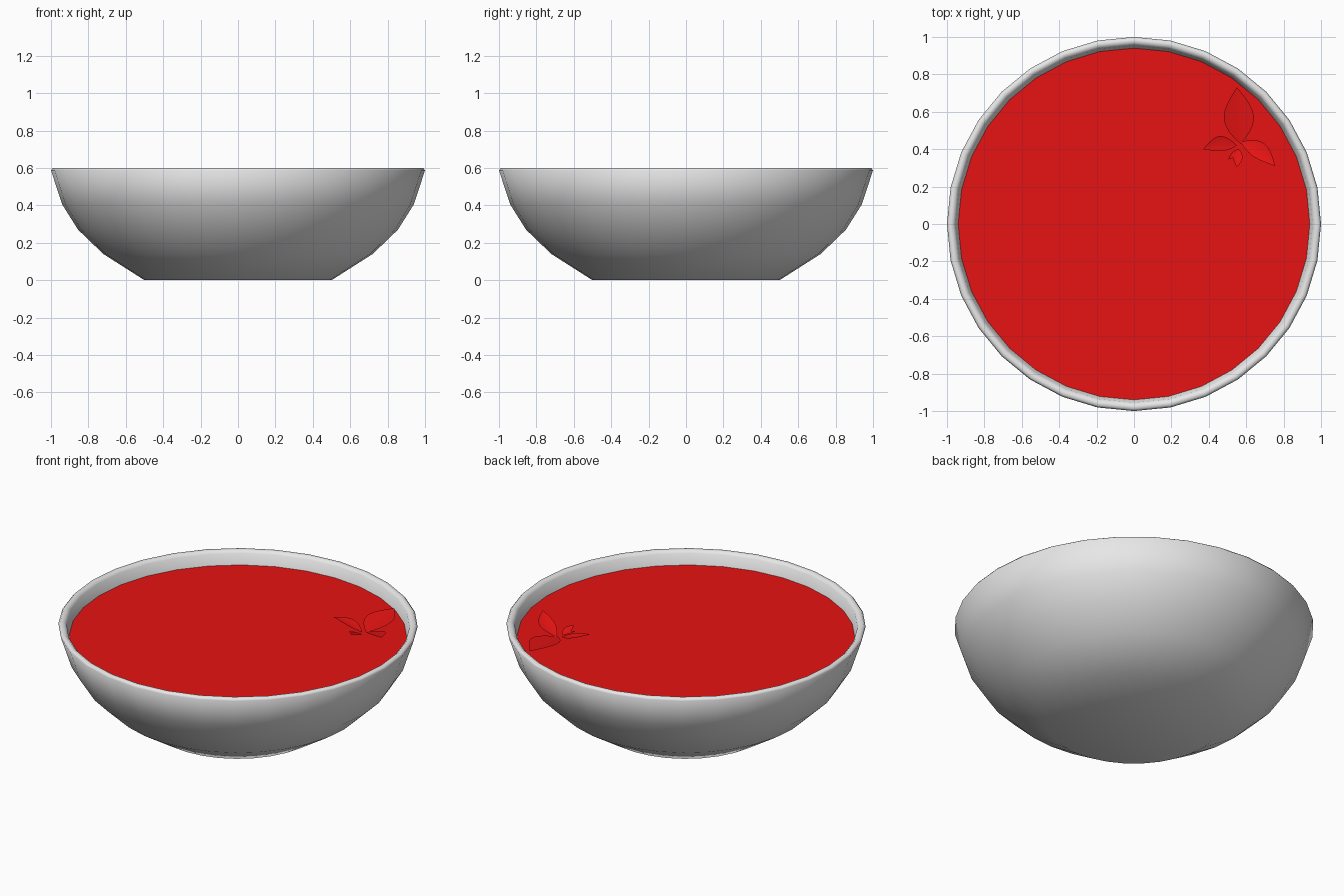
import bpy
import bmesh
import math
from mathutils import Vector

if "Cube" in bpy.data.objects:
    bpy.data.objects.remove(bpy.data.objects["Cube"], do_unlink=True)

SIDES = 32
SOUP_Z = 0.52


def make_material(name, color):
    mat = bpy.data.materials.new(name)
    mat.use_nodes = True
    mat.diffuse_color = color
    mat.node_tree.nodes["Principled BSDF"].inputs["Base Color"].default_value = color
    return mat


def finish(bm, name, mat, smooth):
    mesh = bpy.data.meshes.new(name)
    for face in bm.faces:
        face.smooth = smooth
    bm.to_mesh(mesh)
    bm.free()
    mesh.materials.append(mat)
    obj = bpy.data.objects.new(name, mesh)
    bpy.context.collection.objects.link(obj)
    return obj


def lathe(name, profile, mat, smooth):
    """Spin a (radius, height) profile around the z axis."""
    bm = bmesh.new()
    verts = [bm.verts.new((r, 0, z)) for r, z in profile]
    edges = [bm.edges.new(pair) for pair in zip(verts, verts[1:])]
    bmesh.ops.spin(bm, geom=verts + edges, cent=(0, 0, 0), axis=(0, 0, 1),
                   angle=math.tau, steps=SIDES)
    bmesh.ops.remove_doubles(bm, verts=bm.verts, dist=0.0005)
    bmesh.ops.recalc_face_normals(bm, faces=bm.faces)
    return finish(bm, name, mat, smooth)


def leaf(name, base, tip, width, lift, bend, mat):
    """Pointed leaf with a sunken midrib, rising from the soup to its tip."""
    bm = bmesh.new()
    start, end = Vector(base), Vector(tip)
    side = (end - start).orthogonal().normalized()
    rows, steps = [], 10
    for i in range(steps + 1):
        t = i / steps
        half = width / 2 * math.sin(math.pi * t ** 0.9)
        mid = start.lerp(end, t) + side * bend * math.sin(math.pi * t)
        z = SOUP_Z + 0.01 + lift * t
        row = []
        for s in (-1, 0, 1):
            p = mid + side * half * s
            row.append(bm.verts.new((p.x, p.y, z + abs(s) * half * 0.2)))
        rows.append(row)
    for a, b in zip(rows, rows[1:]):
        for k in range(2):
            bm.faces.new((a[k], b[k], b[k + 1], a[k + 1]))
    bmesh.ops.remove_doubles(bm, verts=bm.verts, dist=0.0005)
    bmesh.ops.recalc_face_normals(bm, faces=bm.faces)
    if sum(f.normal.z for f in bm.faces) < 0:
        bmesh.ops.reverse_faces(bm, faces=bm.faces)
    return finish(bm, name, mat, True)


ceramic = make_material("pale_ceramic", (0.8, 0.8, 0.8, 1))
red = make_material("tomato_red", (0.8, 0.0065, 0.0065, 1))

# Bowl: outside, rounded rim, then inside
lathe("bowl", [
    (0, 0), (0.5, 0), (0.72, 0.14), (0.855, 0.27), (0.94, 0.405),
    (1.0, 0.588), (0.99, 0.6), (0.97, 0.6), (0.955, 0.585),
    (0.94, 0.52), (0.89, 0.4), (0.81, 0.28), (0.68, 0.17),
    (0.47, 0.04), (0, 0.04)], ceramic, True)

# Soup surface
lathe("soup", [(0, SOUP_Z), (0.941, SOUP_Z)], red, False)

# Herb garnish
leaf("large_leaf", (0.57, 0.43), (0.55, 0.73), 0.16, 0.03, 0.0, red)
leaf("left_leaf", (0.55, 0.42), (0.37, 0.40), 0.08, 0.055, -0.02, red)
leaf("right_leaf", (0.57, 0.44), (0.755, 0.31), 0.09, 0.065, 0.02, red)
leaf("small_leaf", (0.56, 0.40), (0.55, 0.305), 0.05, 0.03, 0.0, red)
leaf("tiny_leaf", (0.56, 0.40), (0.505, 0.345), 0.025, 0.02, 0.0, red)
